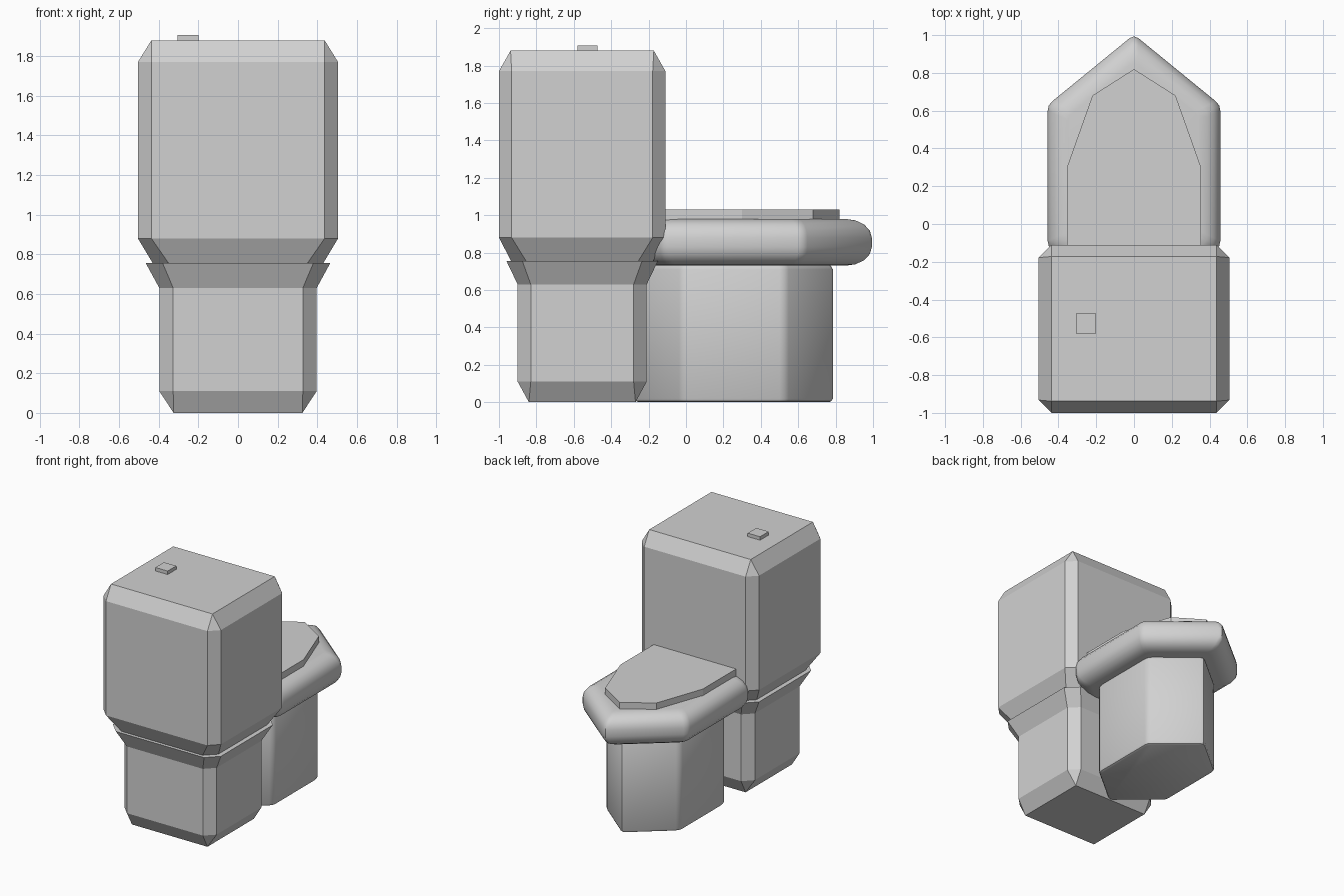
import bpy, bmesh, math
from mathutils import Vector

cube = bpy.data.objects.get("Cube")
if cube:
    bpy.data.objects.remove(cube, do_unlink=True)

GREY = (0.64, 0.64, 0.64, 1)
porcelain = bpy.data.materials.new("porcelain_grey")
porcelain.use_nodes = True
porcelain.diffuse_color = GREY
porcelain.node_tree.nodes["Principled BSDF"].inputs["Base Color"].default_value = GREY


def loft(name, rings, smooth_angle=None):
    """Skin a stack of (z, outline) rings and cap both ends."""
    bm = bmesh.new()
    loops = [[bm.verts.new((x, y, z)) for x, y in outline] for z, outline in rings]
    n = len(loops[0])
    for low, high in zip(loops, loops[1:]):
        for i in range(n):
            j = (i + 1) % n
            bm.faces.new((low[i], low[j], high[j], high[i]))
    bm.faces.new(loops[0][::-1])
    bm.faces.new(loops[-1])
    bmesh.ops.remove_doubles(bm, verts=bm.verts[:], dist=0.0005)
    bmesh.ops.recalc_face_normals(bm, faces=bm.faces[:])
    mesh = bpy.data.meshes.new(name)
    bm.to_mesh(mesh)
    bm.free()
    mesh.materials.append(porcelain)
    obj = bpy.data.objects.new(name, mesh)
    bpy.context.collection.objects.link(obj)
    if smooth_angle:
        bpy.ops.object.select_all(action='DESELECT')
        obj.select_set(True)
        bpy.context.view_layer.objects.active = obj
        bpy.ops.object.shade_smooth_by_angle(angle=math.radians(smooth_angle))
    return obj


def box_outline(hx, hy, cut, cx=0, cy=-0.555):
    """Rectangle with its corners cut off; a zero cut gives plain corners."""
    pts = []
    for sx, sy in ((1, 1), (-1, 1), (-1, -1), (1, -1)):
        pair = [(cx + sx * hx, cy + sy * (hy - cut)), (cx + sx * (hx - cut), cy + sy * hy)]
        pts += pair if sx * sy > 0 else pair[::-1]
    return pts


def hex_outline(hx, shoulder, tip, inset=0, radius=0.03, cy=0.255):
    """Stretched hexagon pointing along y, inset evenly, with eased corners."""
    slope = (tip - shoulder) / hx
    tip -= inset * math.hypot(1, slope)
    hx -= inset
    shoulder = tip - slope * hx
    corners = [Vector(p) for p in ((hx, shoulder), (0, tip), (-hx, shoulder),
                                   (-hx, -shoulder), (0, -tip), (hx, -shoulder))]
    pts = []
    for i, p in enumerate(corners):
        a = p + (corners[i - 1] - p).normalized() * radius
        b = p + (corners[(i + 1) % 6] - p).normalized() * radius
        pts += [a, (a + 2 * p + b) / 4, b]
    return [(p.x, p.y + cy) for p in pts]


# Tank with chamfered edges, tapering at the bottom
loft("tank", [(0.755, box_outline(0.43, 0.38, 0.08)),
              (0.88, box_outline(0.505, 0.445, 0.068)),
              (1.77, box_outline(0.505, 0.445, 0.068)),
              (1.88, box_outline(0.437, 0.383, 0))])

# Foot below the tank, flaring at the top
loft("tank_base", [(0, box_outline(0.325, 0.285, 0)),
                   (0.11, box_outline(0.397, 0.345, 0.07)),
                   (0.63, box_outline(0.397, 0.345, 0.07)),
                   (0.755, box_outline(0.465, 0.405, 0.085))])

# Flush button
loft("flush_button", [(z, box_outline(0.053, 0.053, 0, -0.253, -0.527))
                      for z in (1.87, 1.907)])

# Bowl stand
loft("bowl_stand", [(z, hex_outline(0.32, 0.275, 0.54, inset))
                    for z, inset in ((0, 0.018), (0.006, 0.006), (0.02, 0),
                                     (0.71, 0), (0.724, 0.006), (0.74, 0.018))], 35)

# Rounded bowl rim: quarter-round below and above a short upright band
STEPS, ROUND_X, ROUND_Z = 4, 0.11, 0.1
rim = []
for i in range(STEPS + 1):
    a = math.pi / 2 * i / STEPS
    rim.append((0.73 + ROUND_Z * (1 - math.sin(a)), ROUND_X * (1 - math.cos(a))))
rim = rim[::-1] + [(1.71 - z, d) for z, d in rim]
loft("bowl_rim", [(z, hex_outline(0.457, 0.375, 0.748, d)) for z, d in rim], 35)

# Flat lid, running back into the tank
half = [(0.355, -0.2), (0.355, 0.3), (0.22, 0.68)]
lid = half + [(0, 0.82)] + [(-x, y) for x, y in reversed(half)]
loft("lid", [(0.97, lid), (1.03, lid)])
